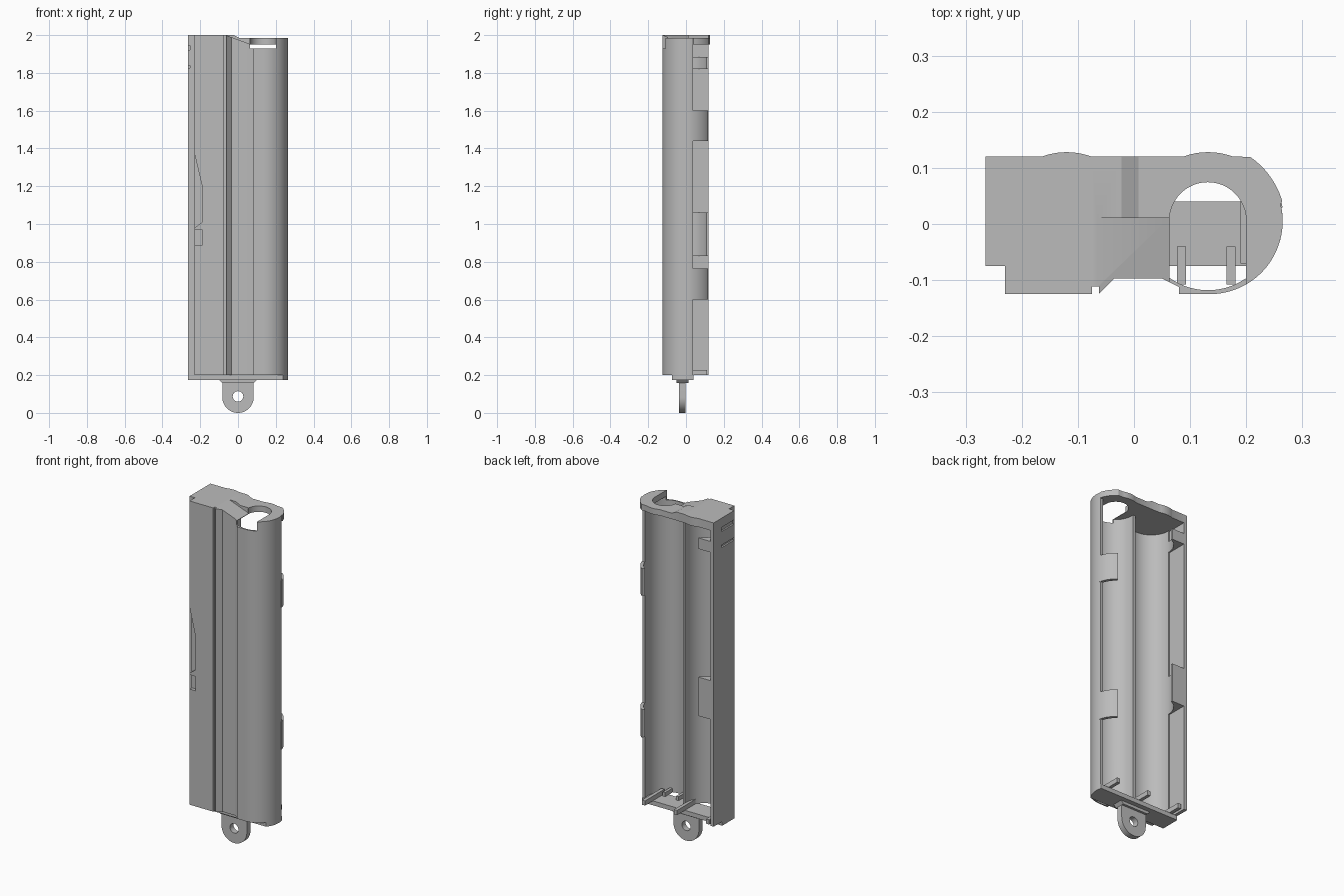
import bpy
import bmesh
from math import cos, sin, radians

if "Cube" in bpy.data.objects:
    bpy.data.objects.remove(bpy.data.objects["Cube"])

grey = bpy.data.materials.new("plain grey")
grey.use_nodes = True
colour = (0.5, 0.5, 0.5, 1)
grey.diffuse_color = colour
grey.node_tree.nodes["Principled BSDF"].inputs["Base Color"].default_value = colour


def arc(cx, cy, r, start, end, steps=24):
    """Points along a circular arc, angles in degrees."""
    angles = [radians(start + (end - start) * i / steps) for i in range(steps + 1)]
    return [(cx + r * cos(a), cy + r * sin(a)) for a in angles]


def prism(name, points, lo, hi, along="z"):
    """Extrude a closed profile along z (profile in xy) or y (profile in xz)."""
    bm = bmesh.new()
    place = (lambda u, v, w: (u, v, w)) if along == "z" else (lambda u, v, w: (u, w, v))
    face = bm.faces.new([bm.verts.new(place(u, v, lo)) for u, v in points])
    grown = bmesh.ops.extrude_face_region(bm, geom=[face])["geom"]
    top = [g for g in grown if isinstance(g, bmesh.types.BMVert)]
    bmesh.ops.translate(bm, verts=top, vec=place(0, 0, hi - lo))
    bmesh.ops.recalc_face_normals(bm, faces=bm.faces)
    mesh = bpy.data.meshes.new(name)
    bm.to_mesh(mesh)
    bm.free()
    mesh.materials.append(grey)
    obj = bpy.data.objects.new(name, mesh)
    bpy.context.collection.objects.link(obj)
    return obj


def rect(x0, x1, y0, y1):
    return [(x0, y0), (x1, y0), (x1, y1), (x0, y1)]


def cut(obj, cutters):
    """Subtract the cutters and bake the result."""
    for c in cutters:
        c.hide_render = True
        mod = obj.modifiers.new("cut", "BOOLEAN")
        mod.operation, mod.solver, mod.object = "DIFFERENCE", "EXACT", c
    graph = bpy.context.evaluated_depsgraph_get()
    baked = bpy.data.meshes.new_from_object(obj.evaluated_get(graph))
    obj.modifiers.clear()
    obj.data = baked


# Front outline shared by the shell and the top cap
front = [(-.265, .12), (-.265, -.075), (-.23, -.075), (-.23, -.125),
         (-.075, -.125), (-.075, -.111), (-.062, -.111), (-.062, -.124),
         (-.035, -.097), (.05, -.097), (.08, -.112), (.08, -.125)]
round_side = arc(.135, .005, .13, -90, 14)

# Shell with two round bays, open at the back
right_bay = arc(.132, 0, .118, 18, -180, 40)
left_bay = arc(-.12, 0, .118, 0, -180, 40)
shell = prism("shell", front + round_side + right_bay + [(.014, .01), (-.002, .01)]
              + left_bay + [(-.245, 0), (-.245, .12)], .2, 1.95)

# Top cap with two shallow bumps on its back edge
bumps = arc(.132, 0, .128, 70, 110, 12) + arc(-.12, 0, .128, 70, 110, 12)
top_cap = prism("top_cap", front + round_side + arc(.125, 0, .145, 16, 55.5, 12) + bumps,
                1.95, 2)

# Cutters: arched opening, lowered cap top, front ramp, side recesses
opening = prism("opening_cutter", [(.063, -.2), (.2, -.2)] + arc(.1315, .006, .0685, 0, 180),
                1.93, 2.1)
lowered = prism("lowered_cutter", [(-.022, 2), (.008, 1.985), (.4, 1.985), (.4, 2.1), (-.022, 2.1)],
                -.3, .3, "y")
ramp = prism("ramp_cutter", [(-.065, 2), (.063, 1.953), (.063, 2.1), (-.065, 2.1)], -.3, .011, "y")
thumb = prism("thumb_cutter", [(-.3, 1.37), (-.23, 1.37), (-.19, 1.2), (-.19, 1.01),
                               (-.23, .98), (-.3, .98)], -.3, -.105, "y")
catch = prism("catch_cutter", rect(-.3, -.19, .885, .97), -.3, -.105, "y")
slot = prism("slot_cutter", rect(-.3, -.255, -.2, .045), 1.92, 1.945)
thin_slot = prism("thin_slot_cutter", rect(-.3, -.255, -.2, .045), 1.825, 1.84)
cut(shell, [opening, thumb, catch, slot, thin_slot])
cut(top_cap, [opening, lowered, ramp])

# Clips continuing the round side toward the back
clip = arc(.125, 0, .143, 12, 54, 12) + arc(.125, 0, .125, 54, 12, 12)
clips = [prism("lower_clip", clip, .6, .765), prism("upper_clip", clip, 1.44, 1.6)]

# Corner blocks that follow the bay curve on the flat side
corner = [(-.255, 0), (-.255, .12), (-.165, .12)] + arc(-.12, 0, .118, 112, 180, 12)
corners = [prism("middle_corner_block", corner, .83, 1.06),
           prism("top_corner_block", corner, 1.82, 1.885)]

# Bottom strip and the contact ribs standing on it
base = prism("bottom_strip", [(-.265, .04), (-.265, -.075)]
             + arc(.135, .005, .13, -38, 15, 12) + [(.258, .04)], .175, .201)
ribs = [prism("contact_rib", rect(x - .01, x + .01, -.07, .112), .2, .228)
        for x in (.2, -.01, -.22)]
ribs += [prism("contact_post", rect(x - .008, x + .008, -.108, -.04), .2, .225)
         for x in (.085, .173)]

# Hanging lug with an eye
lug = prism("hanging_lug", [(.083, .18)] + arc(0, .083, .083, 0, -180, 32) + [(-.083, .18)],
            -.036, -.002, "y")
eye = prism("eye_cutter", arc(0, .087, .028, 0, 345, 23), -.2, .2, "y")
cut(lug, [eye])
collar = prism("lug_collar", [(-.1, .176), (-.083, .158), (.083, .158), (.1, .176)],
               -.05, .012, "y")

for cutter in (opening, lowered, ramp, thumb, catch, slot, thin_slot, eye):
    bpy.data.objects.remove(cutter)

# Smooth the round walls, keep the edges sharp
bpy.ops.object.select_all(action="DESELECT")
for part in [shell, top_cap, base, lug, collar] + clips + corners + ribs:
    part.select_set(True)
bpy.context.view_layer.objects.active = shell
bpy.ops.object.shade_smooth_by_angle(angle=radians(25))
